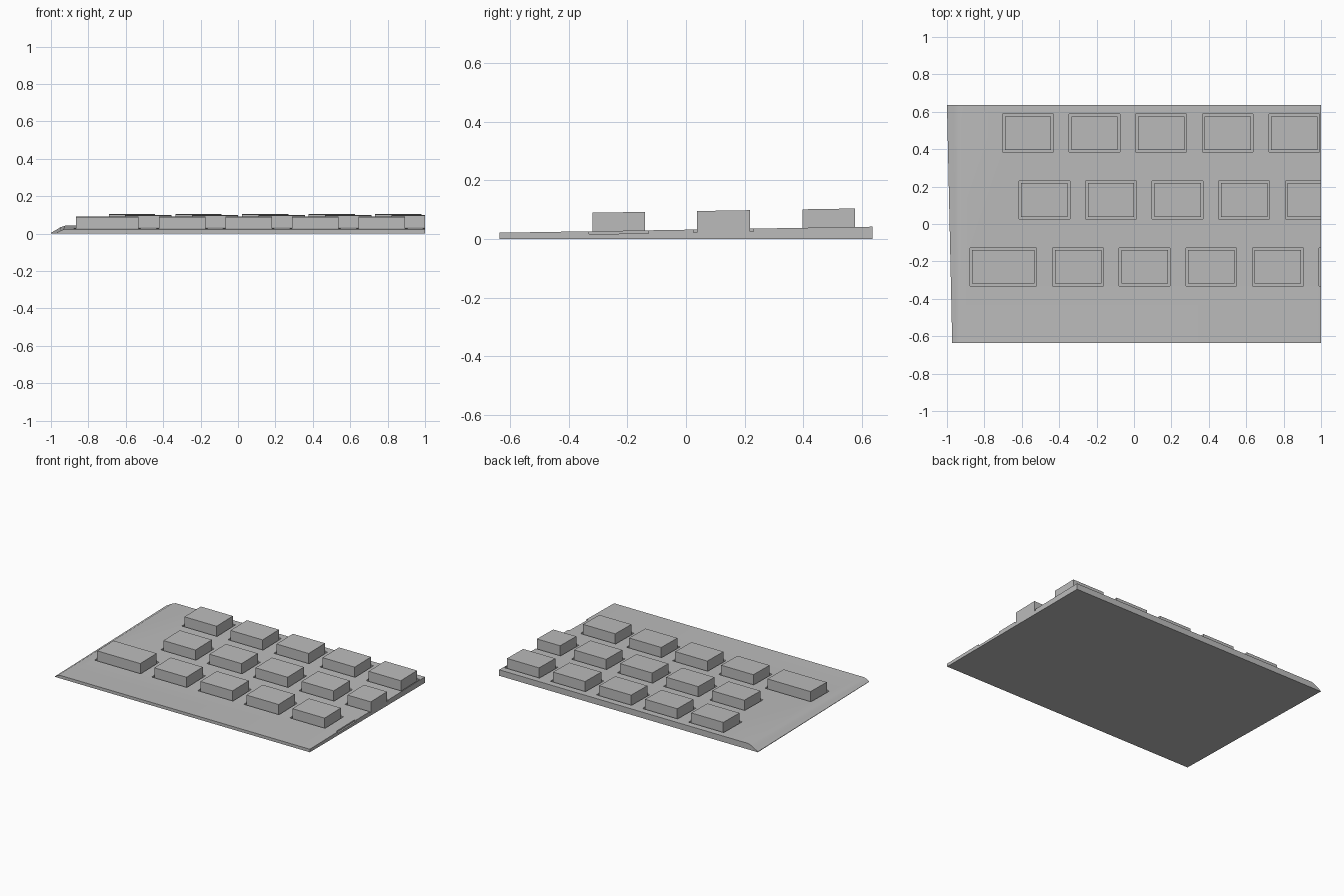
import bpy
import bmesh
from math import radians

cube = bpy.data.objects.get("Cube")
if cube:
    bpy.data.objects.remove(cube, do_unlink=True)

grey = bpy.data.materials.new("plain grey")
grey.use_nodes = True
COLOUR = (0.5, 0.5, 0.5, 1)
grey.diffuse_color = COLOUR
grey.node_tree.nodes["Principled BSDF"].inputs["Base Color"].default_value = COLOUR

HALF_DEPTH = 0.635
RIGHT = 1.0
GAP = 0.012         # clearance between key and socket
SOCKET_DEPTH = 0.01
KEY_RISE = 0.063


def surface(y):
    """Height of the sloping panel top."""
    return 0.0315 + 0.0162 * y


def finish(name, bm):
    bmesh.ops.recalc_face_normals(bm, faces=bm.faces)
    mesh = bpy.data.meshes.new(name)
    bm.to_mesh(mesh)
    bm.free()
    mesh.materials.append(grey)
    obj = bpy.data.objects.new(name, mesh)
    bpy.context.collection.objects.link(obj)
    return obj


def add_block(bm, x0, x1, y0, y1, low, high):
    """Box whose top and bottom run parallel to the panel top."""
    verts = bmesh.ops.create_cube(bm, size=1)["verts"]
    for v in verts:
        y = y1 if v.co.y > 0 else y0
        v.co = (x1 if v.co.x > 0 else x0, y,
                surface(y) + (high if v.co.z > 0 else low))


# Panel: loft between front and back sections, rounded along one edge
EDGE = ((0, 0.1), (0.03, 0.5), (0.05, 0.8), (0.075, 1))


def section(bm, y, left):
    h = surface(y)
    scale = h / surface(HALF_DEPTH)
    points = [(RIGHT, 0), (left, 0)]
    points += [(left + dx * scale, h * t) for dx, t in EDGE]
    points.append((RIGHT, h))
    return [bm.verts.new((x, y, z)) for x, z in points]


bm = bmesh.new()
front = section(bm, -HALF_DEPTH, -0.972)
back = section(bm, HALF_DEPTH, -1.0)
bm.faces.new(front)
bm.faces.new(back[::-1])
for i in range(len(front)):
    j = (i + 1) % len(front)
    bm.faces.new((front[i], front[j], back[j], back[i]))
panel = finish("panel", bm)

# Key rows: socket front, socket back, socket spans in x
WIDTH, PITCH = 0.272, 0.356


def spans(start, count):
    return [(start + i * PITCH, start + i * PITCH + WIDTH) for i in range(count)]


rows = {
    "back": (0.384, 0.588, spans(-0.703, 5)),
    "middle": (0.026, 0.230, spans(-0.615, 5)),
    "front": (-0.331, -0.127, [(-0.877, -0.52)] + spans(-0.435, 5)),
}

sockets = bmesh.new()
for row, (y0, y1, columns) in rows.items():
    for i, (x0, x1) in enumerate(columns):
        add_block(sockets, x0, x1, y0, y1, -SOCKET_DEPTH, 0.1)
        # Keys are trimmed where the panel ends
        kx0, kx1 = x0 + GAP, min(x1 - GAP, RIGHT)
        if kx0 < RIGHT - 0.01:
            bm = bmesh.new()
            add_block(bm, kx0, kx1, y0 + GAP, y1 - GAP, -SOCKET_DEPTH, KEY_RISE)
            finish(f"{row}_key_{i + 1}", bm)
# Open-ended socket at the trimmed end of the front row
y0, y1, columns = rows["front"]
last = columns[-1][0] + PITCH
add_block(sockets, last, last + WIDTH, y0, y1, -SOCKET_DEPTH, 0.1)
cutter = finish("socket_cutter", sockets)
cutter.hide_render = True

# Sink the sockets into the panel
cut = panel.modifiers.new("sockets", "BOOLEAN")
cut.operation = "DIFFERENCE"
cut.solver = "EXACT"
cut.object = cutter
bpy.context.view_layer.objects.active = panel
panel.select_set(True)
bpy.ops.object.modifier_apply(modifier=cut.name)
bpy.data.objects.remove(cutter, do_unlink=True)
bpy.ops.object.shade_smooth_by_angle(angle=radians(30))
